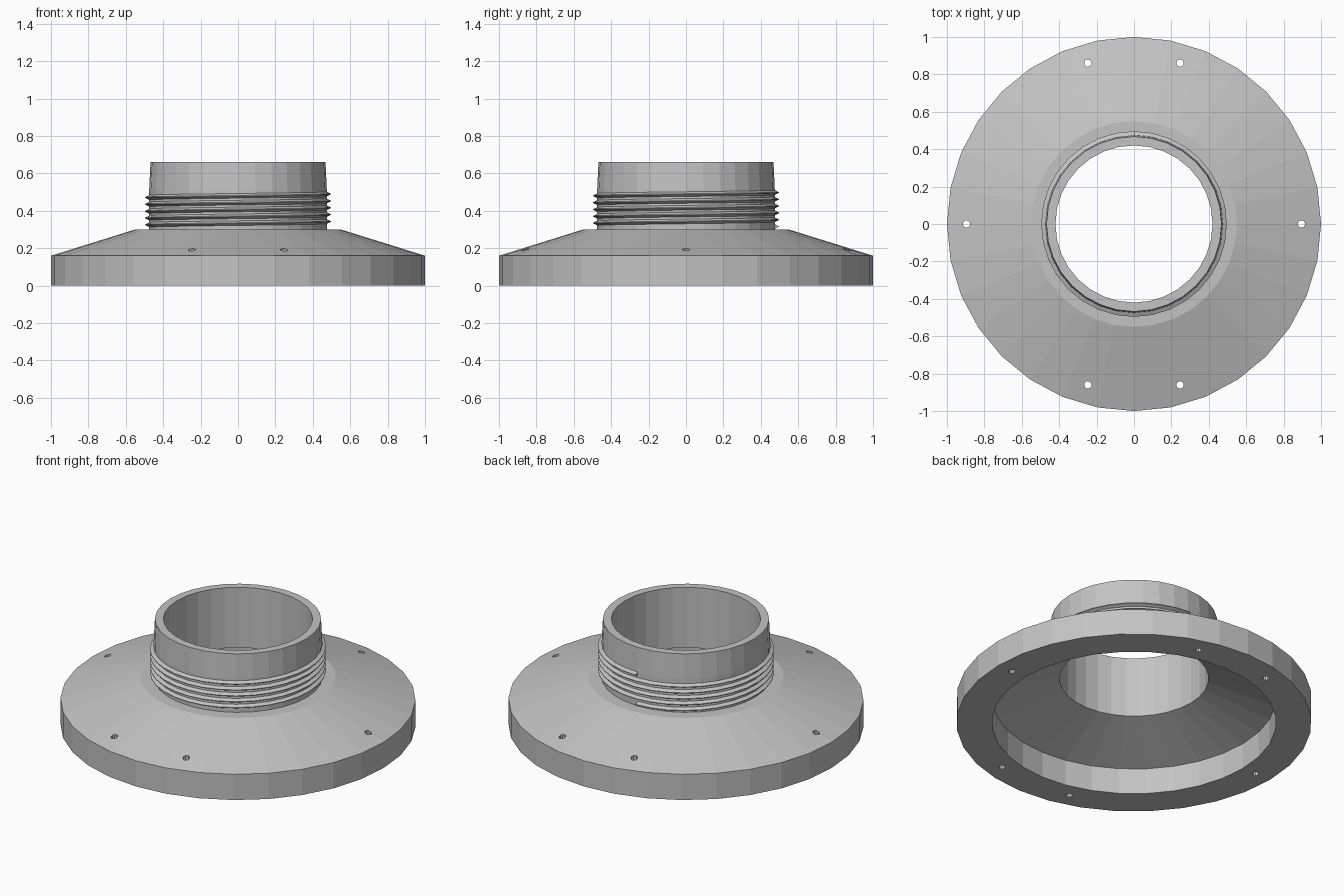
import bpy, bmesh, math

if "Cube" in bpy.data.objects:
    bpy.data.objects.remove(bpy.data.objects["Cube"])

SIDES = 32
metal = bpy.data.materials.new("light grey")
metal.diffuse_color = (0.55, 0.55, 0.55, 1)
metal.use_nodes = True
metal.node_tree.nodes["Principled BSDF"].inputs["Base Color"].default_value = metal.diffuse_color


def make_object(name, bm):
    bmesh.ops.recalc_face_normals(bm, faces=bm.faces[:])
    mesh = bpy.data.meshes.new(name)
    bm.to_mesh(mesh)
    bm.free()
    obj = bpy.data.objects.new(name, mesh)
    bpy.context.collection.objects.link(obj)
    mesh.materials.append(metal)
    return obj


def bridge(bm, rings):
    """Join neighbouring closed loops with quads."""
    for a, b in zip(rings, rings[1:]):
        n = len(a)
        for i in range(n):
            j = (i + 1) % n
            bm.faces.new((a[i], a[j], b[j], b[i]))


def ring_point(bm, r, z, angle):
    return bm.verts.new((r * math.cos(angle), r * math.sin(angle), z))


def lathe(name, profile):
    """Revolve a closed (radius, height) profile around z."""
    bm = bmesh.new()
    rings = [[ring_point(bm, r, z, math.tau * k / SIDES) for r, z in profile]
             for k in range(SIDES)]
    bridge(bm, rings + rings[:1])
    return make_object(name, bm)


# Flange, hollow cone and neck in one turned body
body = lathe("flanged_neck", [
    (0.80, 0.0), (1.0, 0.0), (1.0, 0.16), (0.55, 0.30), (0.475, 0.30),
    (0.475, 0.51), (0.468, 0.66), (0.42, 0.66), (0.42, 0.285), (0.80, 0.16)])

# Bolt holes through the rim
bm = bmesh.new()
for degrees in (0, 74, 106, 180, 254, 286):
    a = math.radians(degrees)
    made = bmesh.ops.create_cone(bm, cap_ends=True, segments=10,
                                 radius1=0.02, radius2=0.02, depth=0.6)
    bmesh.ops.translate(bm, verts=made["verts"],
                        vec=(0.895 * math.cos(a), 0.895 * math.sin(a), 0.1))
cutter = make_object("bolt_hole_cutter", bm)
cutter.hide_render = True
cutter.hide_viewport = True
holes = body.modifiers.new("bolt_holes", 'BOOLEAN')
holes.operation = 'DIFFERENCE'
holes.solver = 'EXACT'
holes.object = cutter

# Screw thread: a triangular ridge climbing around the neck
TURNS, PITCH, START = 5, 0.0365, 0.316
bm = bmesh.new()
rings = []
for k in range(TURNS * SIDES + 1):
    a = math.pi / 2 + math.tau * k / SIDES
    z = START + PITCH * k / SIDES
    rings.append([ring_point(bm, r, z + dz, a) for r, dz in
                  ((0.468, -0.016), (0.496, -0.002), (0.496, 0.002), (0.468, 0.016))])
bridge(bm, rings)
bm.faces.new(rings[0])
bm.faces.new(rings[-1])
make_object("screw_thread", bm)
